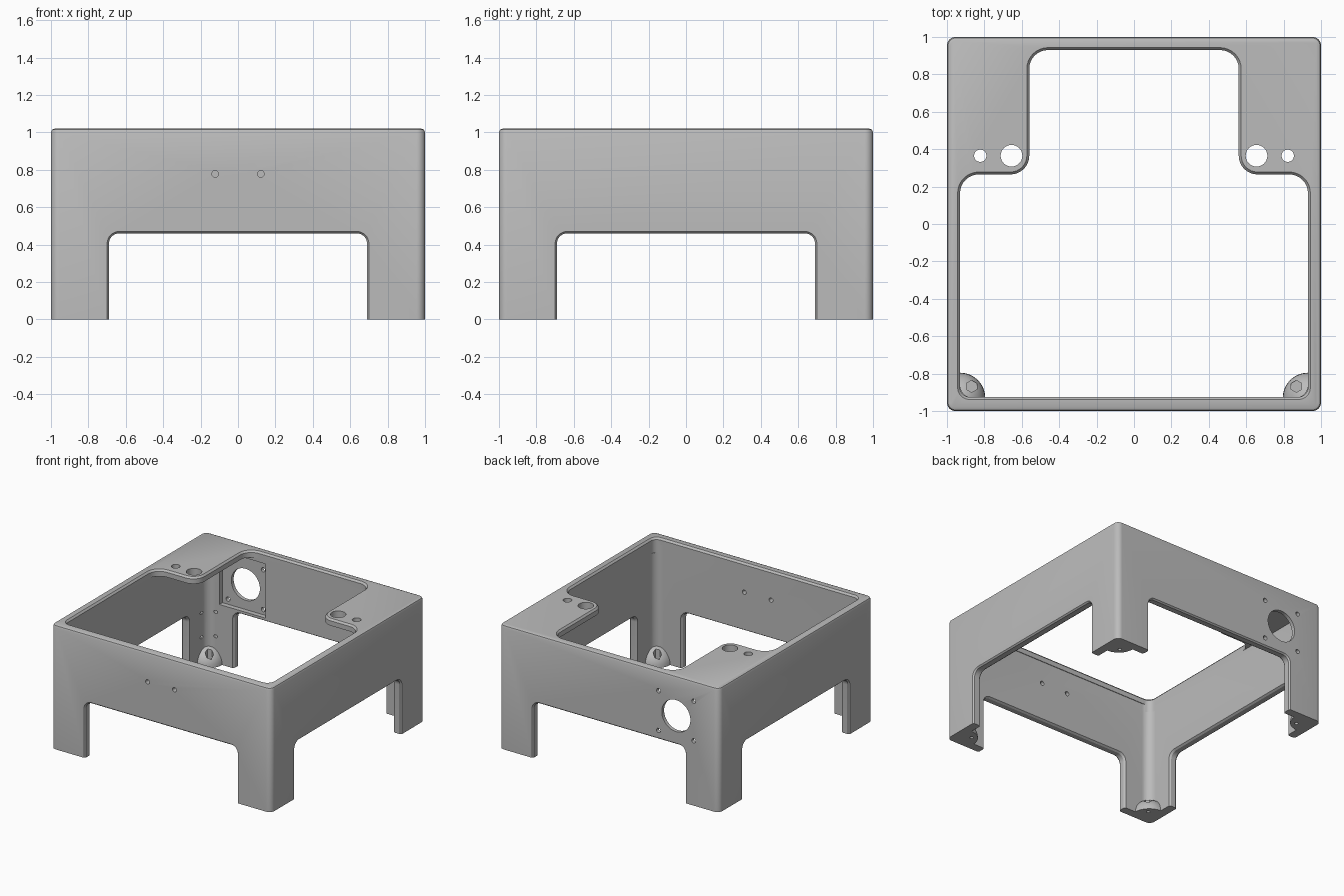
import bpy, bmesh, math
from mathutils import Vector, Matrix

old = bpy.data.objects.get("Cube")
if old:
    bpy.data.objects.remove(old, do_unlink=True)

H, IN, WALL_Z = 1.02, 0.93, 0.965   # height, inner wall, underside of top plates
SIDES = (-1, 1)

grey = bpy.data.materials.new("light_grey")
grey.use_nodes = True
grey.diffuse_color = (0.5, 0.5, 0.5, 1)
grey.node_tree.nodes["Principled BSDF"].inputs["Base Color"].default_value = (0.5, 0.5, 0.5, 1)


def rounded(corners, steps=8):
    """Round right-angled corners given as (x, y, radius)."""
    pts = []
    n = len(corners)
    for i, (x, y, r) in enumerate(corners):
        p = Vector((x, y))
        u = (Vector(corners[i - 1][:2]) - p).normalized()
        v = (Vector(corners[(i + 1) % n][:2]) - p).normalized()
        if r == 0:
            pts.append(p)
            continue
        c = p + (u + v) * r
        for k in range(steps + 1):
            t = math.pi / 2 * k / steps
            pts.append(c - (v * math.cos(t) + u * math.sin(t)) * r)
    return pts


def grow(pts, d):
    """Offset a counter-clockwise outline outwards."""
    out = []
    for i, p in enumerate(pts):
        a = (p - pts[i - 1]).normalized()
        b = (pts[(i + 1) % len(pts)] - p).normalized()
        na, nb = Vector((a.y, -a.x)), Vector((b.y, -b.x))
        out.append(p + (na + nb) * (d / (1 + na.dot(nb))))
    return out


def new_object(name, bm, matrix=None):
    if matrix:
        bmesh.ops.transform(bm, matrix=matrix, verts=bm.verts)
    bmesh.ops.recalc_face_normals(bm, faces=bm.faces)
    mesh = bpy.data.meshes.new(name)
    bm.to_mesh(mesh)
    bm.free()
    ob = bpy.data.objects.new(name, mesh)
    bpy.context.collection.objects.link(ob)
    mesh.materials.append(grey)
    return ob


def prism(name, outline, levels, matrix=None):
    """Loft an outline through (height, offset) levels."""
    bm = bmesh.new()
    loops = [[bm.verts.new((p.x, p.y, z)) for p in grow(outline, d)] for z, d in levels]
    n = len(outline)
    for lo, hi in zip(loops, loops[1:]):
        for i in range(n):
            j = (i + 1) % n
            bm.faces.new((lo[i], lo[j], hi[j], hi[i]))
    bm.faces.new(loops[0][::-1])
    bm.faces.new(loops[-1])
    return new_object(name, bm, matrix)


def rod(name, centre, axis, radius, length, sides=32):
    bm = bmesh.new()
    bmesh.ops.create_cone(bm, cap_ends=True, segments=sides, radius1=radius,
                          radius2=radius, depth=length)
    turn = Vector((0, 0, 1)).rotation_difference(Vector(axis)).to_matrix().to_4x4()
    return new_object(name, bm, Matrix.Translation(centre) @ turn)


def box(name, lo, hi):
    outline = rounded([(lo[0], lo[1], 0), (hi[0], lo[1], 0), (hi[0], hi[1], 0), (lo[0], hi[1], 0)])
    return prism(name, outline, [(lo[2], 0), (hi[2], 0)])


def cut(target, cutter):
    """Subtract the cutter, then remove it."""
    mod = target.modifiers.new("cut", 'BOOLEAN')
    mod.operation, mod.solver, mod.object = 'DIFFERENCE', 'EXACT', cutter
    bpy.context.view_layer.objects.active = target
    bpy.ops.object.modifier_apply(modifier=mod.name)
    bpy.data.objects.remove(cutter, do_unlink=True)


def square(s, r):
    return rounded([(-s, -s, r), (s, -s, r), (s, s, r), (-s, s, r)])


# Outer block with softened corners and top rim
body = prism("housing", square(1, 0.045), [(0, 0), (1.0, 0), (1.014, -0.006), (H, -0.02)])

# Hollow, leaving a rounded foot boss in each corner
hollow = prism("hollow", square(IN, 0.07), [(-0.2, 0), (WALL_Z, 0)])
for sx in SIDES:
    for sy in SIDES:
        bm = bmesh.new()
        bmesh.ops.create_uvsphere(bm, u_segments=32, v_segments=16, radius=0.135)
        boss = new_object("foot_boss", bm, Matrix.Translation((sx * IN, sy * IN, 0)))
        cut(hollow, boss)
# Trim the hollow flush with the floor so the bosses keep flat bottoms
cut(hollow, box("floor_trim", (-0.99, -0.99, -0.3), (0.99, 0.99, 0)))
cut(body, hollow)
# Clear the open floor between the bosses
cut(body, prism("floor_opening", square(0.78, 0), [(-0.1, 0), (0.2, 0)]))

# Top opening, stepped in at the back to leave two corner plates
opening = rounded([(-IN, -0.925, 0.05), (IN, -0.925, 0.05), (IN, 0.265, 0.1),
                   (0.56, 0.265, 0.1), (0.56, IN, 0.1), (-0.56, IN, 0.1),
                   (-0.56, 0.265, 0.1), (-IN, 0.265, 0.1)])
cut(body, prism("top_opening", opening, [(0.9, 0), (1.005, 0), (H, 0.013), (1.04, 0.013)]))

# Leg gaps through both pairs of walls, with chamfered edges
gap = rounded([(-0.69, -0.2, 0), (0.69, -0.2, 0), (0.69, 0.46, 0.055), (-0.69, 0.46, 0.055)])
half = [(1.1, 0.01), (1.0, 0.01), (0.988, 0), (0.945, 0), (0.93, 0.01)]
levels = [(-z, d) for z, d in half] + half[::-1]
stand = Matrix.Rotation(math.pi / 2, 4, 'X')
for turn in (0, math.pi / 2):
    cut(body, prism("leg_gap", gap, levels, Matrix.Rotation(turn, 4, 'Z') @ stand))

# Round holes in the front wall, top plates and feet
for s in SIDES:
    cut(body, rod("front_hole", (s * 0.122, -0.96, 0.778), (0, 1, 0), 0.018, 0.2, 16))
    cut(body, rod("plate_hole_small", (s * 0.822, 0.365, 1), (0, 0, 1), 0.033, 0.2))
    cut(body, rod("plate_hole_large", (s * 0.655, 0.365, 1), (0, 0, 1), 0.058, 0.2))
    for sy in SIDES:
        cut(body, rod("nut_pocket", (s * 0.868, sy * 0.868, 0.14), (0, 0, 1), 0.032, 0.2, 6))
        cut(body, rod("foot_hole", (s * 0.868, sy * 0.868, 0), (0, 0, 1), 0.014, 0.05, 16))

# Fan mount in the back wall: inner recess, vent and four screw holes
fx, fz = -0.61, 0.695
cut(body, box("fan_recess", (fx - 0.21, 0.88, fz - 0.205), (fx + 0.21, 0.97, fz + 0.24)))
cut(body, rod("fan_vent", (fx, 0.97, fz), (0, 1, 0), 0.13, 0.2, 48))
for sx in SIDES:
    for sz in SIDES:
        cut(body, rod("fan_screw", (fx + sx * 0.16, 0.97, fz + sz * 0.163), (0, 1, 0), 0.018, 0.2, 16))

# Blind fixing holes inside the back right leg
for s in SIDES:
    for z in (0.22, 0.42):
        cut(body, rod("leg_fixing", (-0.91 + s * 0.038, 0.91 + s * 0.038, z), (1, -1, 0), 0.013, 0.09, 12))

bpy.ops.object.select_all(action='DESELECT')
body.select_set(True)
bpy.context.view_layer.objects.active = body
bpy.ops.object.shade_smooth_by_angle(angle=math.radians(30))
